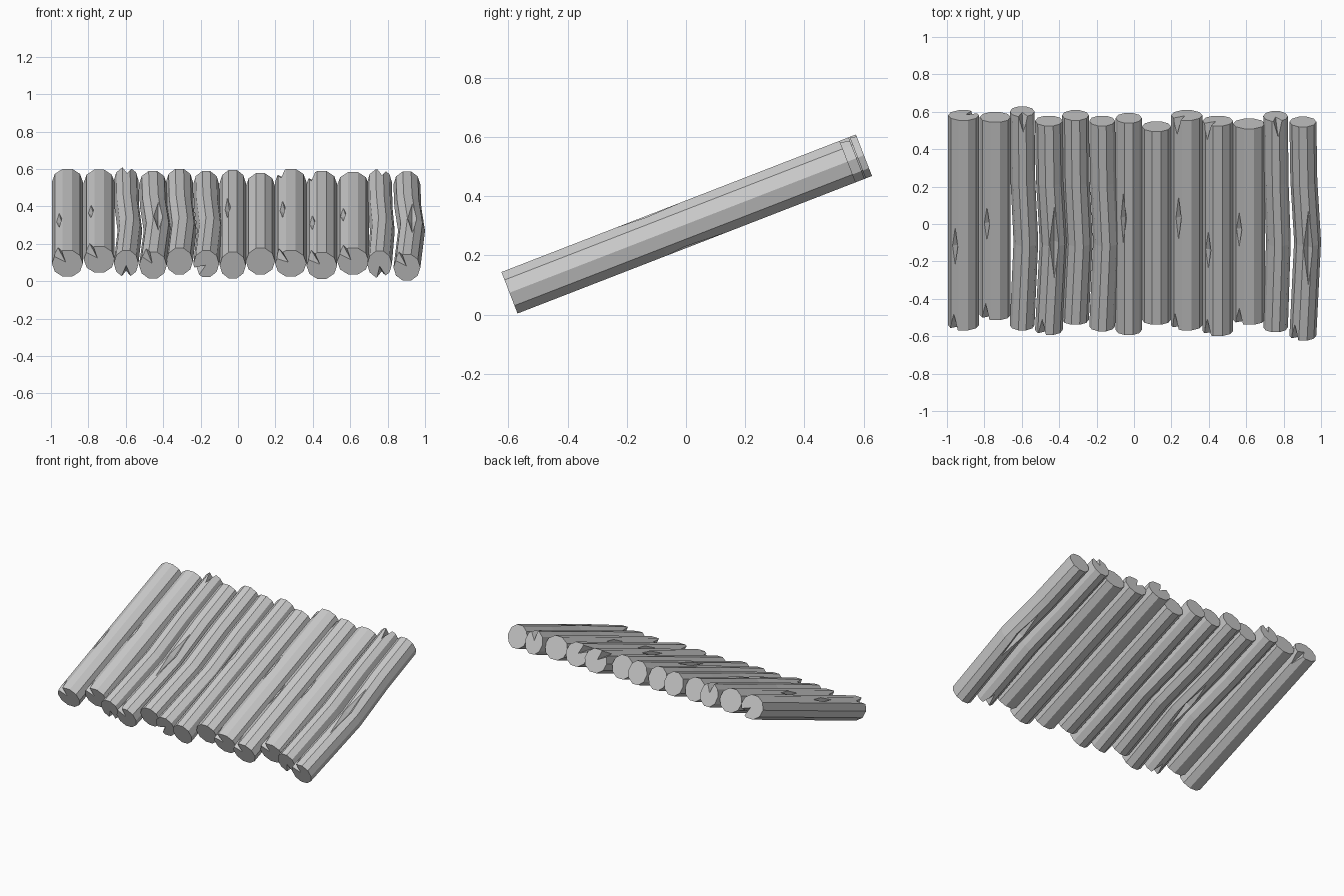
import bpy, bmesh, math
from mathutils import Matrix, Vector

if "Cube" in bpy.data.objects:
    bpy.data.objects.remove(bpy.data.objects["Cube"])

SIDES = 10
TILT = math.atan(0.388)
FRAME = Matrix.Translation((0, 0, 0.305)) @ Matrix.Rotation(TILT, 4, 'X')
THICK = 0.079

grey = bpy.data.materials.new("weathered grey wood")
grey.use_nodes = True
grey.diffuse_color = (0.6, 0.6, 0.6, 1)
grey.node_tree.nodes["Principled BSDF"].inputs["Base Color"].default_value = (0.6, 0.6, 0.6, 1)

# Each log: centre x, half width, front y, back y, sideways bend
LOGS = [
    (-.912, .083, -.57, .61, 0), (-.742, .083, -.515, .60, 0),
    (-.598, .066, -.57, .63, .02), (-.455, .074, -.595, .58, .025),
    (-.313, .072, -.54, .61, .02), (-.17, .069, -.575, .58, .02),
    (-.028, .07, -.595, .595, 0), (.12, .078, -.54, .55, 0),
    (.282, .084, -.57, .61, 0), (.448, .082, -.60, .58, 0),
    (.615, .085, -.54, .565, 0), (.757, .066, -.58, .605, .015),
    (.903, .072, -.625, .575, .025)]

# Long cracks: log number -> (angle, centre y, half length, half width)
CRACKS = {
    1: [(124, -.12, .11, .018)], 2: [(124, 0, .1, .018)],
    4: [(85, -.1, .21, .028), (265, 0, .2, .028)], 7: [(115, .03, .15, .018)],
    9: [(123, .03, .13, .018)], 10: [(130, -.14, .11, .018)],
    11: [(130, -.03, .1, .018)], 13: [(85, -.13, .22, .028), (275, 0, .2, .028)]}

# Split ends: log number -> angle around the log
FRONT_SPLITS = {1: 130, 2: 130, 3: 270, 4: 122, 6: 215, 9: 140,
                10: 135, 11: 130, 12: 280, 13: 130}
BACK_SPLITS = {1: 320, 3: 85, 9: 130, 10: 135, 12: 78}


def make_object(name, bm):
    bmesh.ops.recalc_face_normals(bm, faces=bm.faces)
    mesh = bpy.data.meshes.new(name)
    bm.to_mesh(mesh)
    bm.free()
    obj = bpy.data.objects.new(name, mesh)
    bpy.context.collection.objects.link(obj)
    obj.matrix_world = FRAME
    return obj


def log_mesh(x, half, front, back, bend):
    """Four rings of sides joined by faces and closed with flat ends."""
    bm = bmesh.new()
    rings = []
    for u, shift in ((front, 0), (-.1, bend), (.25, bend * .2), (back, 0)):
        ring = []
        for i in range(SIDES):
            a = math.tau * i / SIDES
            ring.append(bm.verts.new((x + shift + half * math.cos(a), u, THICK * math.sin(a))))
        rings.append(ring)
    for low, high in zip(rings, rings[1:]):
        for i in range(SIDES):
            j = (i + 1) % SIDES
            bm.faces.new((low[i], low[j], high[j], high[i]))
    bm.faces.new(rings[0])
    bm.faces.new(rings[-1])
    return bm


def add_chip(bm, x, half, angle, u, length, width, depth):
    """Diamond-shaped gouge centred on the log's surface."""
    a = math.radians(angle)
    out = Vector((math.cos(a), 0, math.sin(a)))
    side = Vector((-math.sin(a), 0, math.cos(a)))
    along = Vector((0, 1, 0))
    centre = Vector((x + half * out.x * .97, u, THICK * out.z * .97))
    ring = [bm.verts.new(centre + v) for v in
            (along * length, side * width, -along * length, -side * width)]
    for tip in (out * depth, -out * depth):
        apex = bm.verts.new(centre + tip)
        for i in range(4):
            bm.faces.new((ring[i], ring[(i + 1) % 4], apex))


for number, (x, half, front, back, bend) in enumerate(LOGS, 1):
    # Slide the end positions onto the tilted axis
    inset = THICK * math.sin(TILT)
    u0 = (front + inset) / math.cos(TILT)
    u1 = (back - inset) / math.cos(TILT)
    log = make_object(f"log_{number}", log_mesh(x, half, u0, u1, bend))

    # Gather the gouges of this log into one cutter
    chips = bmesh.new()
    for angle, y, length, width in CRACKS.get(number, []):
        u = (y + inset * math.sin(math.radians(angle))) / math.cos(TILT)
        add_chip(chips, x + bend * .9, half, angle, u, length, width, .03)
    if number in FRONT_SPLITS:
        add_chip(chips, x, half, FRONT_SPLITS[number], u0, .09, .026, .065)
    if number in BACK_SPLITS:
        add_chip(chips, x, half, BACK_SPLITS[number], u1, .09, .026, .065)
    if chips.verts:
        cutter = make_object("gouge_cutter", chips)
        cutter.hide_render = True
        cut = log.modifiers.new("gouges", 'BOOLEAN')
        cut.operation = 'DIFFERENCE'
        cut.solver = 'EXACT'
        cut.object = cutter
        bpy.context.view_layer.update()
        graph = bpy.context.evaluated_depsgraph_get()
        result = bpy.data.meshes.new_from_object(log.evaluated_get(graph))
        log.modifiers.clear()
        log.data = result
        bpy.data.objects.remove(cutter)
    else:
        chips.free()
    log.data.materials.clear()
    log.data.materials.append(grey)
